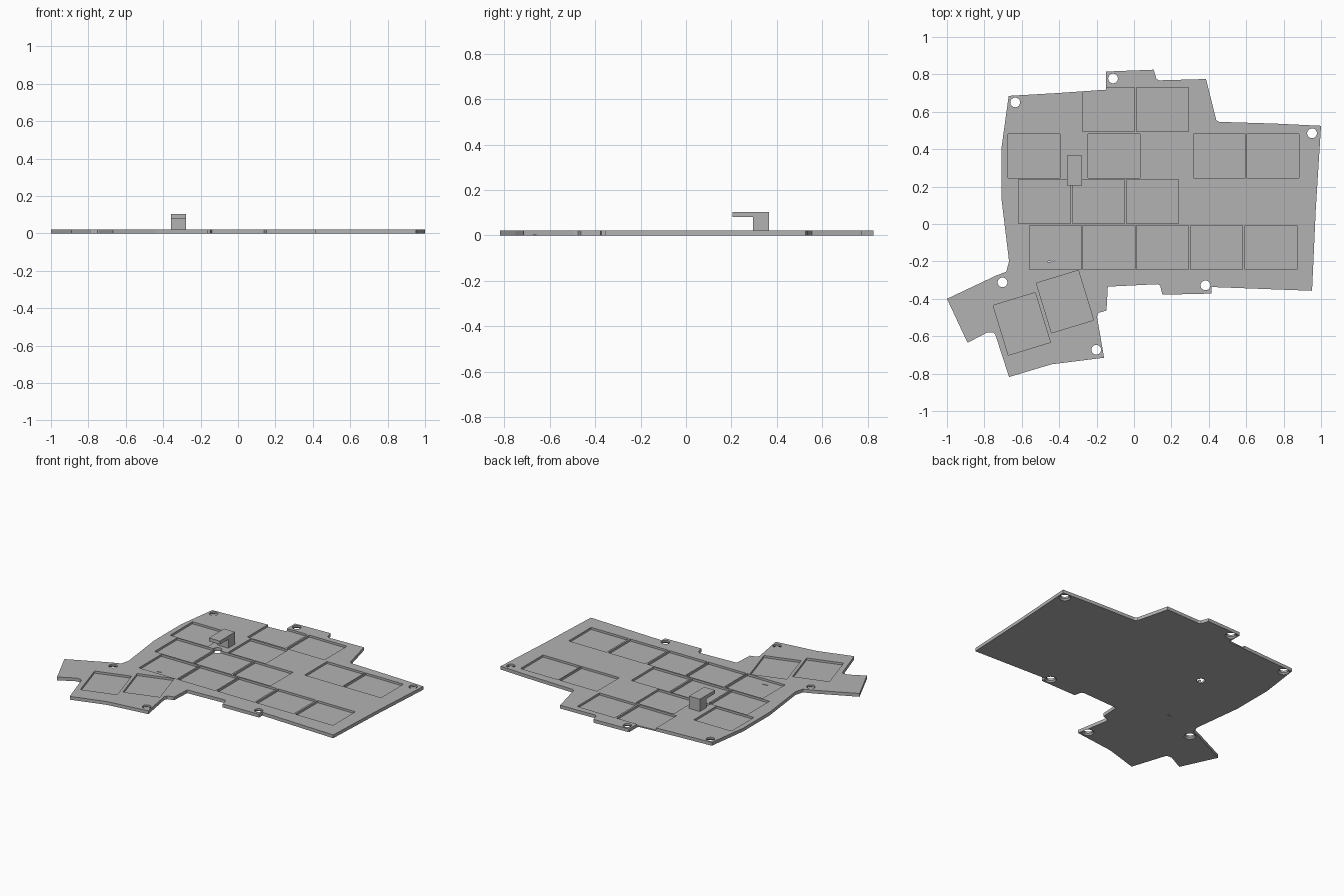
import bpy, bmesh, math
from mathutils import Matrix, Vector

cube = bpy.data.objects.get("Cube")
if cube:
    bpy.data.objects.remove(cube)

THICK = 0.022
FLOOR = 0.008

grey = bpy.data.materials.new("plain grey")
grey.use_nodes = True
COLOUR = (0.45, 0.45, 0.45, 1)
grey.diffuse_color = COLOUR
grey.node_tree.nodes["Principled BSDF"].inputs["Base Color"].default_value = COLOUR


def finish(bm, name):
    bmesh.ops.recalc_face_normals(bm, faces=bm.faces[:])
    mesh = bpy.data.meshes.new(name)
    bm.to_mesh(mesh)
    bm.free()
    mesh.materials.append(grey)
    obj = bpy.data.objects.new(name, mesh)
    bpy.context.collection.objects.link(obj)
    return obj


def prism(points, offset, name):
    """Extrude a closed 3D outline along an offset."""
    bm = bmesh.new()
    face = bm.faces.new([bm.verts.new(p) for p in points])
    ext = bmesh.ops.extrude_face_region(bm, geom=[face])
    verts = [g for g in ext["geom"] if isinstance(g, bmesh.types.BMVert)]
    bmesh.ops.translate(bm, verts=verts, vec=offset)
    return finish(bm, name)


def add_box(bm, x, y, w, d, z0, z1, angle=0):
    m = (Matrix.Translation((x, y, (z0 + z1) / 2)) @ Matrix.Rotation(math.radians(angle), 4, 'Z')
         @ Matrix.Diagonal((w, d, z1 - z0, 1)))
    bmesh.ops.create_cube(bm, size=1, matrix=m)


def add_cone(bm, x, y, r0, r1, z0, z1):
    bmesh.ops.create_cone(bm, cap_ends=True, segments=32, radius1=r0, radius2=r1, depth=z1 - z0,
                          matrix=Matrix.Translation((x, y, (z0 + z1) / 2)))


def cut(target, bm, name):
    cutter = finish(bm, name)
    cutter.hide_render = True
    mod = target.modifiers.new(name, 'BOOLEAN')
    mod.operation = 'DIFFERENCE'
    mod.solver = 'EXACT'
    mod.object = cutter
    bpy.context.view_layer.objects.active = target
    bpy.ops.object.modifier_apply(modifier=name)
    bpy.data.objects.remove(cutter)


# Plate outline, clockwise from the back left corner
outline = [(-.67, .685), (-.41, .70), (-.15, .718), (-.15, .815), (.105, .825), (.12, .775),
           (.135, .768), (.385, .775), (.44, .555), (.455, .546), (.75, .537), (1, .525),
           (.972, .08), (.952, -.357), (.415, -.337), (.415, -.372), (.152, -.378), (.14, -.33),
           (.125, -.322), (-.14, -.335), (-.147, -.463), (-.19, -.475), (-.198, -.495),
           (-.16, -.715), (-.44, -.75), (-.668, -.818), (-.742, -.59), (-.752, -.58),
           (-.785, -.58), (-.89, -.635), (-1, -.4), (-.74, -.277), (-.683, -.255),
           (-.668, -.2), (-.708, .13), (-.708, .41)]
plate = prism([(x, y, 0) for x, y in outline], (0, 0, THICK), "base_plate")

# Shallow rectangular pockets, in rows and in the tilted corner cluster
rows = {.612: (-.137, .153), .364: (-.534, -.107, .458, .744),
        .12: (-.478, -.19, .099), -.126: (-.421, -.134, .153, .442, .732)}
bm = bmesh.new()
for y, xs in rows.items():
    for x in xs:
        add_box(bm, x, y, .278, .236, FLOOR, .05)
for x, y in ((-.6, -.534), (-.369, -.415)):
    add_box(bm, x, y, .235, .278, FLOOR, .05, 17)
cut(plate, bm, "pocket_cutter")

# Screw holes, the hole under the hook and a tiny slit
screws = [(-.635, .65), (-.112, .778), (.952, .485), (-.703, -.312), (.382, -.328), (-.202, -.672)]
bm = bmesh.new()
for x, y in screws + [(-.322, .245)]:
    add_cone(bm, x, y, .026, .026, -.05, .05)
add_box(bm, -.445, -.199, .035, .005, -.05, .05, 10)
cut(plate, bm, "hole_cutter")

# Countersinks on the underside
bm = bmesh.new()
for x, y in screws:
    add_cone(bm, x, y, .038, .024, -.002, .012)
cut(plate, bm, "countersink_cutter")

# Overhanging hook
profile = [(.295, THICK - .004), (.365, THICK - .004), (.365, .104), (.205, .104), (.205, .081), (.295, .081)]
prism([(-.358, y, z) for y, z in profile], (.08, 0, 0), "cable_hook")
